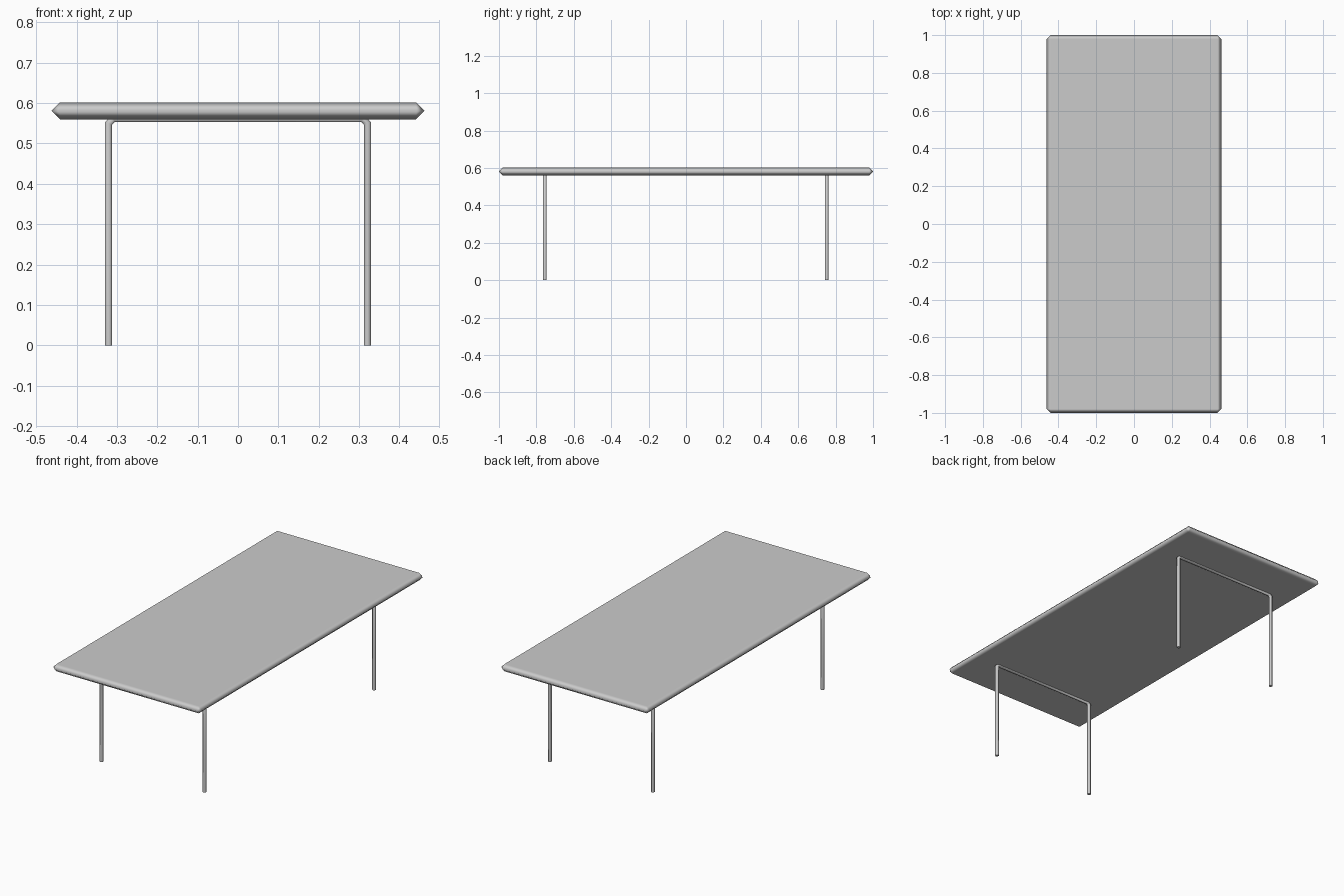
import bpy, bmesh, math
from mathutils import Vector

if "Cube" in bpy.data.objects:
    bpy.data.objects.remove(bpy.data.objects["Cube"])


def finish(name, bm):
    bmesh.ops.recalc_face_normals(bm, faces=bm.faces)
    mesh = bpy.data.meshes.new(name)
    bm.to_mesh(mesh)
    bm.free()
    obj = bpy.data.objects.new(name, mesh)
    bpy.context.collection.objects.link(obj)
    return obj


def smooth(obj, degrees):
    bpy.ops.object.select_all(action='DESELECT')
    obj.select_set(True)
    bpy.context.view_layer.objects.active = obj
    bpy.ops.object.shade_smooth_by_angle(angle=math.radians(degrees))


# Tabletop: slab with a pointed, chamfered edge
bm = bmesh.new()
bmesh.ops.create_cube(bm, size=1)
bmesh.ops.scale(bm, vec=(0.924, 2.0, 0.042), verts=bm.verts)
bmesh.ops.translate(bm, vec=(0, 0, 0.581), verts=bm.verts)
top = finish("tabletop", bm)
for p in top.data.polygons:
    p.use_smooth = True
bev = top.modifiers.new("edge_chamfer", 'BEVEL')
bev.width = 0.0205
bev.segments = 1
bev.limit_method = 'NONE'
bev.harden_normals = True


# Leg frame: hexagonal tube bent into an upside-down U
def leg_frame(name, y, radius=0.01, sides=6):
    half = [(0.3205, 0.0), (0.3205, 0.55), (0.309, 0.5615)]
    path = [Vector((-x, 0, z)) for x, z in half]
    path += [Vector((x, 0, z)) for x, z in reversed(half)]
    bm = bmesh.new()
    rings = []
    for i, p in enumerate(path):
        a = (p - path[i - 1]).normalized() if i else (path[1] - p).normalized()
        b = (path[i + 1] - p).normalized() if i < len(path) - 1 else a
        t = (a + b).normalized()
        normal = Vector((-t.z, 0, t.x)) / t.dot(a)   # mitred bend
        ring = []
        for k in range(sides):
            ang = math.tau * (k + 0.5) / sides
            offset = normal * math.cos(ang) + Vector((0, math.sin(ang), 0))
            ring.append(bm.verts.new(p + Vector((0, y, 0)) + offset * radius))
        rings.append(ring)
    for r0, r1 in zip(rings, rings[1:]):
        for k in range(sides):
            n = (k + 1) % sides
            bm.faces.new((r0[k], r0[n], r1[n], r1[k]))
    bm.faces.new(rings[0])
    bm.faces.new(rings[-1])
    smooth(finish(name, bm), 65)


leg_frame("front_leg_frame", -0.755)
leg_frame("back_leg_frame", 0.752)
